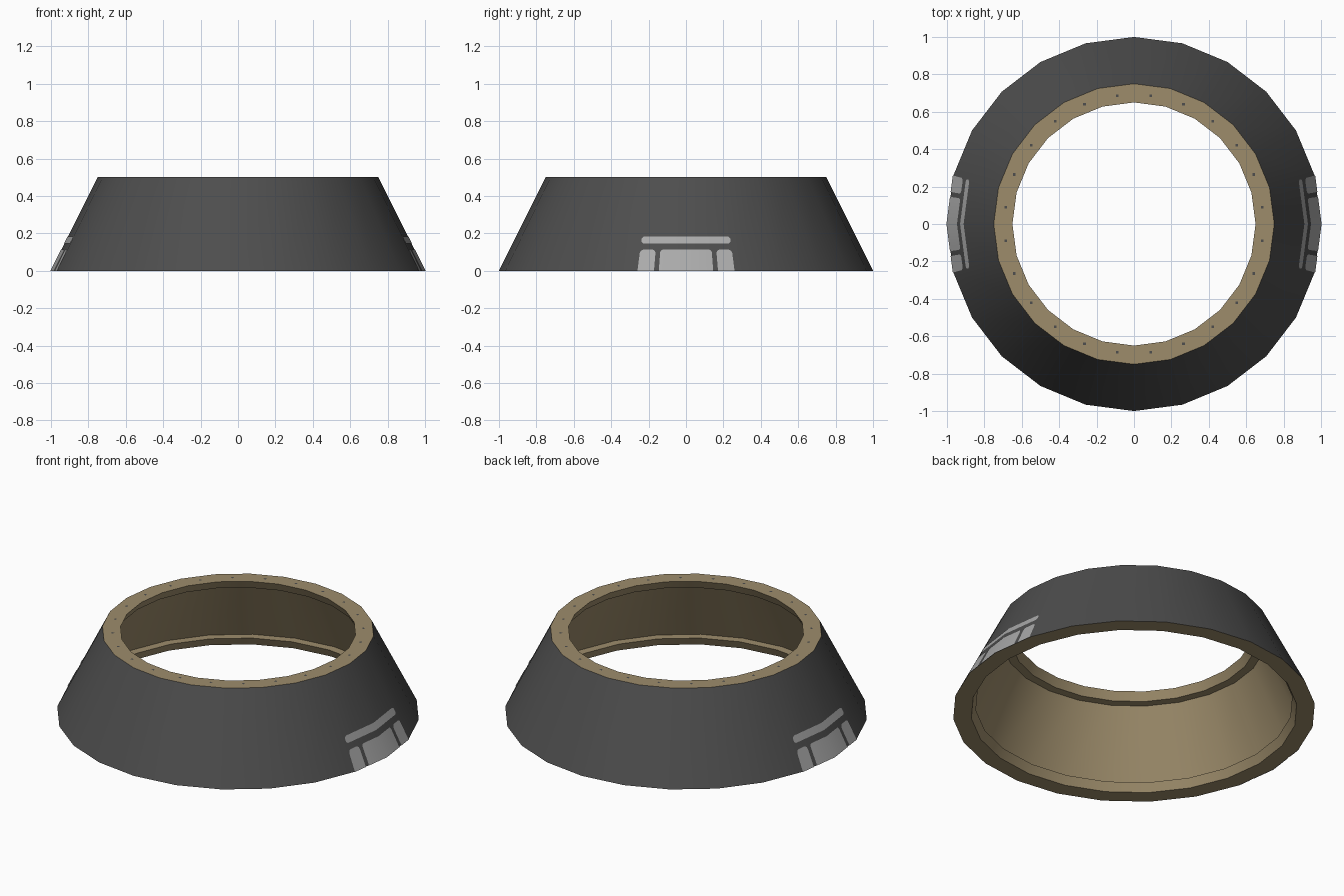
import bpy, bmesh, math

if "Cube" in bpy.data.objects:
    bpy.data.objects.remove(bpy.data.objects["Cube"])

SIDES = 24
STEP = 2 * math.pi / SIDES


def material(name, rgb):
    m = bpy.data.materials.new(name)
    m.diffuse_color = (*rgb, 1)
    m.use_nodes = True
    m.node_tree.nodes["Principled BSDF"].inputs["Base Color"].default_value = m.diffuse_color
    return m


dark = material("dark_grey", (0.075, 0.075, 0.075))
tan = material("tan", (0.34, 0.265, 0.148))
light = material("light_grey", (0.40, 0.40, 0.40))


def finish(name, bm, mats):
    mesh = bpy.data.meshes.new(name)
    bm.to_mesh(mesh)
    bm.free()
    for m in mats:
        mesh.materials.append(m)
    ob = bpy.data.objects.new(name, mesh)
    bpy.context.collection.objects.link(ob)
    bpy.ops.object.select_all(action='DESELECT')
    ob.select_set(True)
    bpy.context.view_layer.objects.active = ob
    bpy.ops.object.shade_smooth_by_angle(angle=math.radians(30))
    return ob


# Conical shell: dark skin outside, tan flanges and lining inside
profile = [(1, 0), (.75, .5), (.65, .5), (.675, .45),
           (.725, .45), (.925, .05), (.875, .05), (.9, 0)]
bm = bmesh.new()
rings = [[bm.verts.new((r * math.cos(i * STEP), r * math.sin(i * STEP), z))
          for r, z in profile] for i in range(SIDES)]
for i in range(SIDES):
    a, b = rings[i], rings[(i + 1) % SIDES]
    for j in range(len(profile)):
        k = (j + 1) % len(profile)
        f = bm.faces.new((a[j], b[j], b[k], a[k]))
        f.material_index = 0 if j == 0 else 1
finish("conical_shell", bm, [dark, tan])

# Tiny bolt holes on the top flange, one per side
bm = bmesh.new()
for i in range(SIDES):
    t = (i + .5) * STEP
    x, y, h = .692 * math.cos(t), .692 * math.sin(t), .007
    bm.faces.new([bm.verts.new((x + sx * h, y + sy * h, .502))
                  for sx, sy in ((-1, -1), (1, -1), (1, 1), (-1, 1))])
finish("bolt_holes", bm, [dark])


def on_cone(u, z, side):
    """u runs -1..1 across the two facets either side of the x axis."""
    r = 1 - .5 * z + .003
    w = abs(u)
    x = r * (1 - w + w * math.cos(STEP))
    y = r * u * math.sin(STEP)
    return (side * x, side * y, z)


def plate(bm, side, u0, u1, z0, z1, rad, round_bottom):
    """Thin plate following the cone, with rounded corners."""
    ru = rad / .25
    us = {0.0} if u0 < 0 < u1 else set()
    for k in range(6):
        d = ru * (1 - math.cos(k * math.pi / 10))
        us |= {u0 + d, u1 - d}
    cols = []
    for u in sorted(us):
        d = min(1, min(u - u0, u1 - u) / ru)
        cut = rad * (1 - math.sqrt(max(0, 1 - (1 - d) ** 2)))
        lo = z0 + (cut if round_bottom else 0)
        hi = max(z1 - cut, lo + .0005)
        cols.append([bm.verts.new(on_cone(u, z, side)) for z in (lo, hi)])
    for a, b in zip(cols, cols[1:]):
        bm.faces.new((a[0], b[0], b[1], a[1]))


# Light markings on the left and right sides
for side, label in ((1, "right"), (-1, "left")):
    bm = bmesh.new()
    plate(bm, side, -1.0, 1.0, .146, .184, .018, True)
    plate(bm, side, -.56, .56, 0, .113, .016, False)
    plate(bm, side, -1.0, -.66, 0, .113, .02, False)
    plate(bm, side, .66, 1.0, 0, .113, .02, False)
    finish(label + "_marking", bm, [light])
